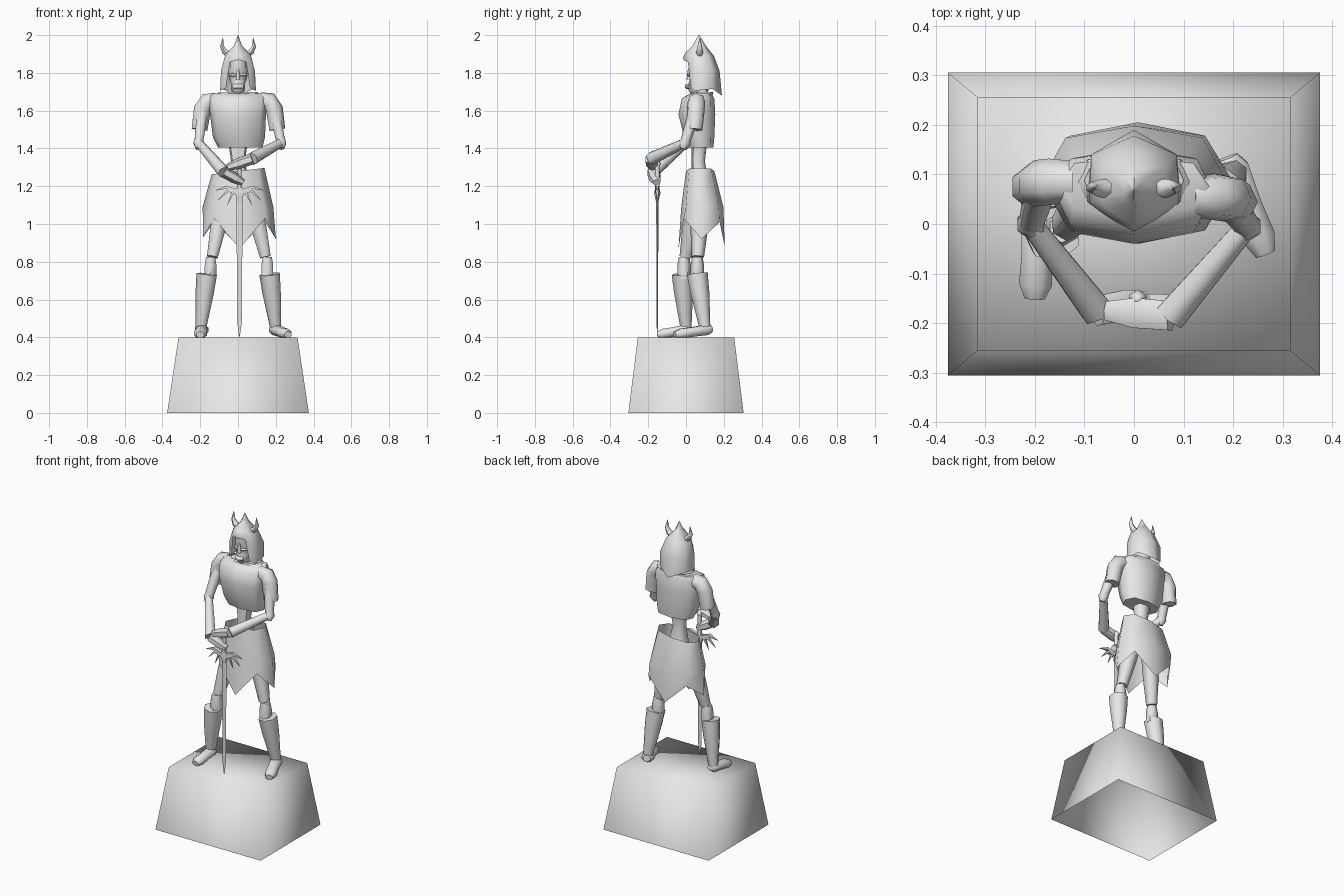
import bpy, math
from mathutils import Vector

if "Cube" in bpy.data.objects:
    bpy.data.objects.remove(bpy.data.objects["Cube"])

stone = bpy.data.materials.new("grey_stone")
stone.diffuse_color = (0.8, 0.8, 0.8, 1)
stone.use_nodes = True
stone.node_tree.nodes["Principled BSDF"].inputs["Base Color"].default_value = stone.diffuse_color


def make(name, verts, faces, angle=60):
    me = bpy.data.meshes.new(name)
    me.from_pydata([tuple(v) for v in verts], [], faces)
    me.materials.append(stone)
    me.shade_smooth()
    if angle < 180:
        me.set_sharp_from_angle(angle=math.radians(angle))
    ob = bpy.data.objects.new(name, me)
    bpy.context.collection.objects.link(ob)
    return ob


def loft(name, rings, caps=(True, True), angle=60):
    """Skin a list of equal-length closed rings (bottom to top, counter-clockwise)."""
    n = len(rings[0])
    verts = [v for r in rings for v in r]
    faces = [(i * n + j, i * n + (j + 1) % n, (i + 1) * n + (j + 1) % n, (i + 1) * n + j)
             for i in range(len(rings) - 1) for j in range(n)]
    if caps[0]:
        faces.append(tuple(reversed(range(n))))
    if caps[1]:
        faces.append(tuple(range(len(verts) - n, len(verts))))
    return make(name, verts, faces, angle)


def tube(name, pts, radii, sides=6, squash=1.0):
    """Tapered limb along a path; squash scales the second cross axis."""
    pts = [Vector(p) for p in pts]
    run = (pts[-1] - pts[0]).normalized()
    ref = Vector((0, 1, 0)) if abs(run.z) > 0.75 else Vector((0, 0, 1))
    rings = []
    for i, p in enumerate(pts):
        t = (pts[min(i + 1, len(pts) - 1)] - pts[max(i - 1, 0)]).normalized()
        u = ref.cross(t).normalized()
        w = t.cross(u)
        rings.append([p + radii[i] * (math.cos(a) * u + squash * math.sin(a) * w)
                      for a in [2 * math.pi * (k + 0.5) / sides for k in range(sides)]])
    return loft(name, rings)


def oval(cx, yf, yb, z, rx, box=0.8):
    """Eight-point ring with a front and back ridge."""
    c, h = (yf + yb) / 2, (yb - yf) / 2
    shape = [(0, -1), (box, -.78), (1, 0), (box, .78), (0, 1), (-box, .78), (-1, 0), (-box, -.78)]
    return [(cx + rx * x, c + h * y, z) for x, y in shape]


def rect(x, y, z):
    return [(-x, -y, z), (x, -y, z), (x, y, z), (-x, y, z)]


# Pedestal: hollow underneath, smooth corners
loft("pedestal", [rect(.375, .305, 0), rect(.315, .255, .4)], caps=(False, True), angle=180)

# Torso, waist, neck and collar
loft("breastplate", [oval(.012, .01, .145, 1.405, .118), oval(.005, -.01, .15, 1.46, .138),
                     oval(.0, -.04, .155, 1.58, .148), oval(0, -.022, .15, 1.665, .16),
                     oval(0, .02, .135, 1.69, .15)])
loft("waist", [oval(0, .03, .12, 1.22, .06), oval(0, .03, .1, 1.33, .036),
               oval(0, .03, .11, 1.42, .05)])
loft("neck", [oval(0, .05, .12, 1.66, .035), oval(0, .05, .11, 1.77, .03)])
loft("collar", [oval(0, .02, .14, 1.675, .13), oval(0, .03, .145, 1.70, .10)],
     caps=(False, False))

# Skirt with a pointed hem, an open shell; waistline tilts up to the left hip
hem_z = [.87, 1.03, .92, 1.01, .88, 1.01, .93, 1.03]
hem = [(x, y, z) for (x, y, _), z in zip(oval(.008, -.04, .205, 0, .193, .70), hem_z)]
rim = [(x, y, z + .12 * x) for x, y, z in oval(0, .0, .15, 1.28, .14, .75)]
loft("skirt", [hem, oval(0, -.025, .198, 1.09, .187, .74), rim], caps=(False, False))

# Legs: (side, hip, knee, greave top, ankle, heel, toe)
legs = [("right", (-.07, .06, 1.16), (-.145, -.01, .78), (-.163, -.02, .735),
         (-.195, .0, .45), (-.192, .0, .44), (-.20, -.15, .414)),
        ("left", (.07, .08, 1.16), (.155, .06, .78), (.17, .06, .735),
         (.20, .10, .45), (.197, .11, .44), (.265, -.06, .414))]
for side, hip, knee, top, ankle, heel, toe in legs:
    hip, knee, top, ankle, heel, toe = map(Vector, (hip, knee, top, ankle, heel, toe))
    tube(side + "_thigh", [hip, hip.lerp(knee, .5), hip.lerp(knee, .88)], [.055, .046, .033])
    tube(side + "_knee", [knee + Vector((0, 0, .045)), knee, knee - Vector((0, 0, .07))],
         [.028, .036, .036])
    tube(side + "_greave", [ankle, top.lerp(ankle, .75), top.lerp(ankle, .35), top],
         [.03, .038, .051, .057], 7)
    tube(side + "_foot", [heel + (heel - toe) * .14, heel, heel.lerp(toe, .45),
                          heel.lerp(toe, .8), toe], [.024, .038, .034, .036, .022], 8, .8)

# Arms: (side, sign, shoulder y, elbow, wrist, fingertips)
arms = [("right", -1, .085, (-.208, .0, 1.43), (-.075, -.175, 1.275), (.025, -.155, 1.22)),
        ("left", 1, .055, (.228, -.005, 1.43), (.075, -.185, 1.345), (-.055, -.175, 1.30))]
for side, s, y, elbow, wrist, tip in arms:
    elbow, wrist, tip = map(Vector, (elbow, wrist, tip))
    shoulder = Vector((s * .185, y, 1.63))
    tube(side + "_pauldron", [(s * .12, y, 1.655), (s * .165, y, 1.65), (s * .19, y - .003, 1.61),
                              (s * .206, y - .01, 1.50)], [.043, .048, .048, .044], 7)
    tube(side + "_upper_arm", [shoulder, shoulder.lerp(elbow, .6), elbow], [.033, .03, .026])
    tube(side + "_elbow", [elbow + Vector((0, .014, .03)), elbow, elbow - Vector((0, .014, .03))],
         [.018, .031, .018])
    tube(side + "_forearm", [elbow, elbow.lerp(wrist, .55), wrist], [.025, .031, .036])
    tube(side + "_hand", [wrist, wrist.lerp(tip, .55), tip], [.034, .035, .022], 6, .85)

# Sword: blade, grip, pommel
SX, SY = .008, -.152
blade = [[(SX - w, SY, z), (SX, SY - t, z), (SX + w, SY, z), (SX, SY + t, z)]
         for z, w, t in [(.405, .002, .001), (.48, .012, .004), (1.17, .017, .006)]]
loft("sword_blade", blade)
tube("sword_grip", [(SX, SY, 1.15), (SX, SY, 1.32)], [.013, .012])
tube("sword_pommel", [(SX, SY, 1.30), (SX, SY, 1.32), (SX, SY, 1.34)], [.01, .02, .006])

# Sword guard: drooping spikes fanned each side
for s, side in ((-1, "right"), (1, "left")):
    for k, (dx, dz, r) in enumerate([(.13, .012, .014), (.115, -.04, .013), (.065, -.065, .013)]):
        tube(f"guard_spike_{side}_{k}", [(SX, SY, 1.17), (SX + s * dx * .55, SY, 1.19 + dz * .35),
                                         (SX + s * dx, SY, 1.165 + dz)], [r * 1.2, r, .001], 4, .8)
tube("guard_hub", [(SX, SY, 1.12), (SX, SY, 1.165), (SX, SY, 1.2)], [.012, .028, .014], 6, .6)

# Head under the helmet: jaw, mouth, cheeks, brow
loft("face", [oval(0, .03, .10, 1.685, .022), oval(0, .012, .12, 1.71, .036),
              oval(0, .012, .13, 1.745, .038), oval(0, .024, .14, 1.77, .048),
              oval(0, .012, .14, 1.79, .05), oval(0, .02, .14, 1.87, .048)])
loft("nose", [oval(0, .003, .03, 1.765, .011), oval(0, .01, .03, 1.82, .006)])
for s, side in ((-1, "right"), (1, "left")):
    tube(side + "_cheekbone", [(s * .008, .016, 1.785), (s * .028, .016, 1.79),
                               (s * .048, .035, 1.79)], [.006, .01, .006], 5)
tube("teeth", [(-.024, .02, 1.728), (0, .006, 1.728), (.024, .02, 1.728)], [.012, .014, .012], 6)


# Helmet: hexagonal hood, open at the face under a square brow, rim dipping at the back
def hood(front, *right_and_back):
    right, back = list(right_and_back[:-1]), right_and_back[-1]
    return [front] + right + [back] + [(-x, y, z) for x, y, z in reversed(right)]


loft("helmet", [
    hood((0, -.012, 1.868), (.043, .01, 1.858), (.064, .026, 1.72), (.095, .046, 1.705),
         (.086, .14, 1.715), (0, .19, 1.68)),
    hood((0, -.015, 1.885), (.04, .006, 1.875), (.07, .026, 1.845), (.09, .044, 1.81),
         (.086, .14, 1.81), (0, .178, 1.81)),
    hood((0, -.004, 1.905), (.032, .015, 1.903), (.052, .03, 1.90), (.068, .05, 1.893),
         (.062, .115, 1.893), (0, .148, 1.89)),
    hood((0, .035, 1.945), (.01, .043, 1.945), (.017, .052, 1.945), (.021, .062, 1.945),
         (.019, .088, 1.945), (0, .108, 1.94)),
    hood((0, .066, 2.0), (.001, .067, 2.0), (.001, .068, 2.0), (.001, .069, 2.0),
         (.001, .07, 2.0), (0, .071, 2.0)),
], caps=(False, True))

# Curved horns
for s, side in ((-1, "right"), (1, "left")):
    tube(side + "_horn", [(s * .045, .072, 1.895), (s * .07, .072, 1.912), (s * .085, .073, 1.94),
                          (s * .08, .073, 1.988)], [.02, .018, .012, .001])
